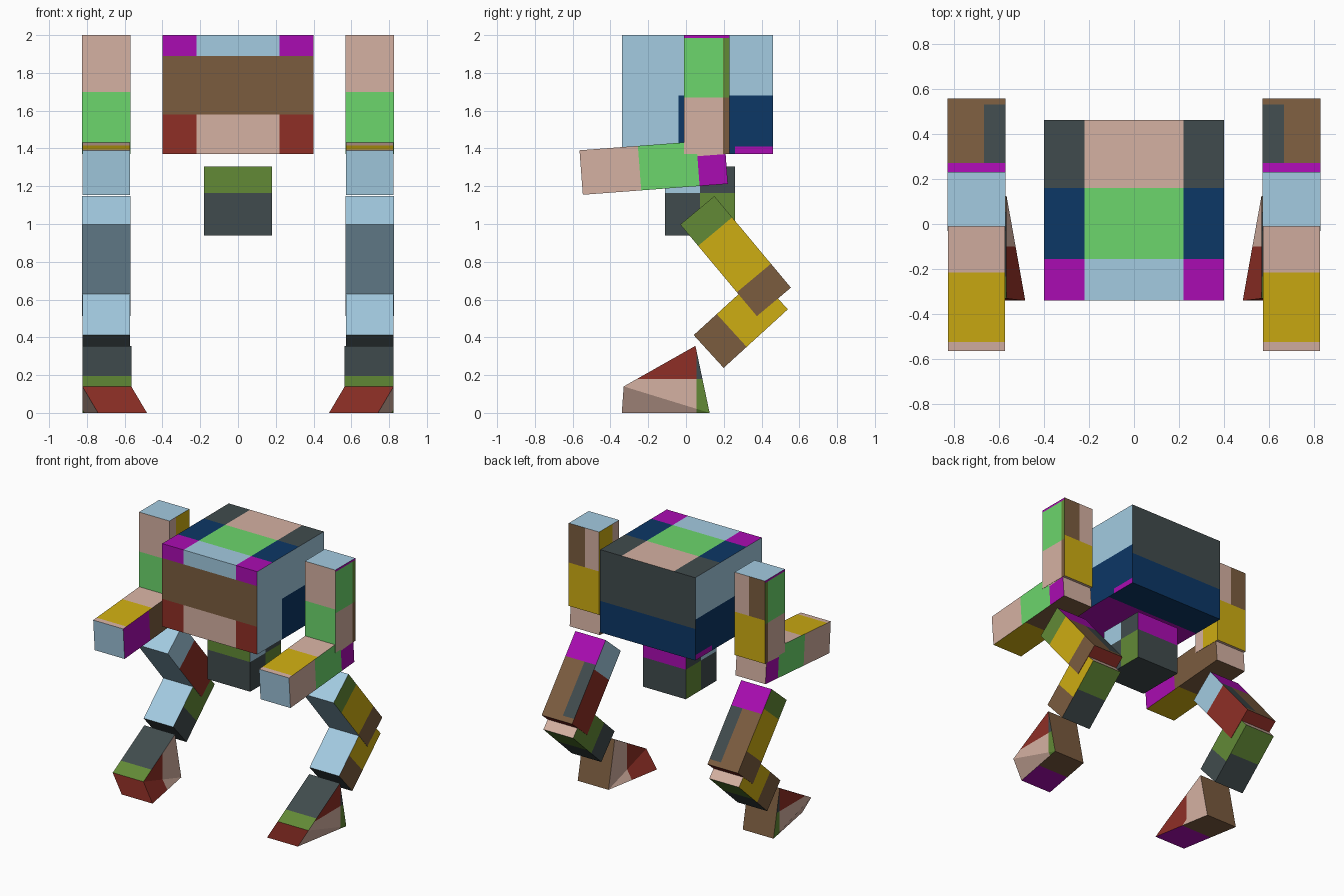
import bpy, bmesh
from mathutils import Vector

if "Cube" in bpy.data.objects:
    bpy.data.objects.remove(bpy.data.objects["Cube"])

# Palette, given as sRGB bytes and converted to linear
PALETTE = {
    "pink": (213, 177, 162), "green": (108, 214, 108), "magenta": (170, 12, 178),
    "navy": (12, 55, 102), "light_blue": (163, 203, 225), "brown": (123, 92, 63),
    "red": (143, 47, 38), "slate": (64, 75, 77), "mustard": (206, 173, 18),
    "olive": (98, 138, 54),
}
NAMES = list(PALETTE)


def linear(v):
    v /= 255
    return v / 12.92 if v <= 0.04045 else ((v + 0.055) / 1.055) ** 2.4


for key, rgb in PALETTE.items():
    bpy.data.materials.new(key).diffuse_color = (*map(linear, rgb), 1)


def side_of(n):
    """Name the side a normal points to: x, s (length) or t (height), with sign."""
    i = max(range(3), key=lambda k: abs(n[k]))
    return "xst"[i] + ("+" if n[i] > 0 else "-")


def part(name, x0, x1, profile, cuts, rule, origin=(0, 0), along=(1, 0),
         mirror=False, deform=None):
    """Extrude an (s, t) profile across x, cut colour borders, paint, then place it."""
    bm = bmesh.new()
    base = bm.faces.new([bm.verts.new((x0, s, t)) for s, t in profile])
    new = bmesh.ops.extrude_face_region(bm, geom=[base])["geom"]
    bmesh.ops.translate(bm, vec=(x1 - x0, 0, 0),
                        verts=[v for v in new if isinstance(v, bmesh.types.BMVert)])
    bmesh.ops.recalc_face_normals(bm, faces=bm.faces[:])
    for axis, values in cuts.items():
        no = Vector([float(axis == a) for a in "xst"])
        for v in values:
            bmesh.ops.bisect_plane(bm, geom=bm.verts[:] + bm.edges[:] + bm.faces[:],
                                   plane_co=no * v, plane_no=no, dist=1e-5)
    bm.normal_update()
    for f in bm.faces:
        c = f.calc_center_median()
        f.material_index = NAMES.index(rule(side_of(f.normal), c.x, c.y, c.z))
    if deform:
        deform(bm)
    # Rotate the length axis in the side plane and move into place
    d = Vector(along).normalized()
    for v in bm.verts:
        x, s, t = v.co
        v.co = (x, origin[0] + d.x * s - d.y * t, origin[1] + d.y * s + d.x * t)
    bmesh.ops.recalc_face_normals(bm, faces=bm.faces[:])
    me = bpy.data.meshes.new(name)
    bm.to_mesh(me)
    bm.free()
    for key in NAMES:
        me.materials.append(bpy.data.materials[key])
    ob = bpy.data.objects.new(name, me)
    bpy.context.collection.objects.link(ob)
    if mirror:
        ob.modifiers.new("mirror", "MIRROR").use_mirror_merge = False
    return ob


def rect(s0, s1, t0, t1):
    return [(s0, t0), (s1, t0), (s1, t1), (s0, t1)]


# Body
def body_paint(side, x, y, z):
    mid = abs(x) < 0.22
    if side == "t+":
        if y > 0.16:
            return "pink" if mid else "slate"
        if y > -0.155:
            return "green" if mid else "navy"
        return "light_blue" if mid else "magenta"
    if side == "s-":
        if z > 1.89:
            return "light_blue" if mid else "magenta"
        return "brown" if z > 1.58 else ("pink" if mid else "red")
    if side == "s+":
        return "slate" if z > 1.61 else "navy"
    if side == "t-":
        return "navy" if y > 0.2 else "magenta"
    if y > 0.26 and z < 1.41:
        return "magenta"
    return "navy" if y > -0.04 and z < 1.68 else "light_blue"


part("body", -0.4, 0.4, rect(-0.34, 0.46, 1.37, 2.0),
     {"x": [-0.22, 0.22], "s": [-0.155, -0.04, 0.16, 0.2, 0.26],
      "t": [1.41, 1.58, 1.61, 1.68, 1.89]}, body_paint)


# Pelvis
def pelvis_paint(side, x, y, z):
    high = z > 1.165
    if side == "s-":
        return "olive" if high else "slate"
    if side == "s+":
        return "magenta" if high else "slate"
    if side[0] == "x":
        if y < 0.075:
            return "light_blue" if high else "slate"
        return "slate" if high else "olive"
    return "olive" if side == "t+" else "slate"


part("pelvis", -0.18, 0.18, rect(-0.11, 0.26, 0.94, 1.305),
     {"s": [0.075], "t": [1.165]}, pelvis_paint)


# Upper arms
def upper_arm_paint(side, x, y, z):
    if side == "t+":
        return "light_blue"
    if side == "s-":
        return "pink" if z > 1.70 else "green"
    if side == "s+":
        return "mustard" if z < 1.70 else ("brown" if x > 0.69 else "pink")
    if side == "x-":
        return "pink" if y < 0.07 else "mustard"
    if side == "x+":
        if z > 1.985:
            return "magenta"
        if y > 0.195:
            return "olive" if z > 1.67 else "brown"
        return "green" if z > 1.67 else "pink"
    return "pink"


part("upper_arm", 0.57, 0.826, rect(-0.01, 0.23, 1.37, 2.0),
     {"x": [0.69], "s": [0.07, 0.195], "t": [1.67, 1.70, 1.985]},
     upper_arm_paint, mirror=True)


# Forearms, length measured from the front end
def forearm_paint(side, x, s, t):
    if side == "s-":
        return "light_blue"
    if side == "s+":
        return "pink" if t < 0.04 else "light_blue"
    if side == "t+":
        return "mustard" if 0.04 < s < 0.35 else "pink"
    if side == "t-":
        return "mustard" if s < 0.35 else "brown"
    if side == "x-":
        return "magenta" if s < 0.31 else "brown"
    if s < 0.31:
        return "pink"
    return "green" if s < 0.62 else ("magenta" if t < 0.04 else "pink")


part("forearm", 0.572, 0.824, rect(0, 0.77, -0.118, 0.118),
     {"s": [0.04, 0.31, 0.35, 0.62], "t": [0.04]}, forearm_paint,
     origin=(-0.555, 1.2725), along=(0.997, 0.075), mirror=True)


# Thighs, length measured from the hip end
def thigh_paint(side, x, s, t):
    if side in ("s-", "t-"):
        return "light_blue"
    if side == "s+":
        return "red"
    if side == "t+":
        if s < 0.187:
            return "magenta"
        return "slate" if x < 0.665 and s < 0.593 else "brown"
    if side == "x-":
        return "light_blue" if s < 0.22 else "red"
    return "olive" if s < 0.147 else ("mustard" if s < 0.467 else "brown")


part("thigh", 0.57, 0.826, rect(0, 0.632, -0.1175, 0.1175),
     {"x": [0.665], "s": [0.147, 0.187, 0.22, 0.467, 0.593]}, thigh_paint,
     origin=(0.06, 1.0725), along=(0.641, -0.767), mirror=True)


# Shins, length measured from the ankle end
def shin_paint(side, x, s, t):
    if side == "t+":
        return "light_blue"
    if side == "s-":
        return "slate"
    if side == "s+":
        return "pink"
    if side == "t-":
        return "slate" if s < 0.23 else "olive"
    if side == "x-":
        return "slate" if s < 0.165 else "olive"
    return "brown" if s < 0.165 else "mustard"


part("shin", 0.573, 0.823, rect(0, 0.46, -0.1175, 0.1175),
     {"s": [0.165, 0.23]}, shin_paint,
     origin=(0.12, 0.325), along=(0.739, 0.674), mirror=True)


# Feet, with the toe sole swept inward
def foot_paint(side, x, y, z):
    if side == "s-":
        return "red"
    if side == "s+":
        return "brown"
    if side == "t+":
        return "slate" if z > 0.195 else "olive"
    if side == "t-":
        return "magenta" if y < -0.1 else "brown"
    if side == "x-":
        return "pink" if y > -0.1 else "red"
    if y > 0.055:
        return "olive" if z < 0.18 else "slate"
    return "pink" if z < 0.18 else "red"


def sweep_toe(bm):
    slope = 0.14 / 0.455
    bmesh.ops.bisect_plane(bm, geom=bm.verts[:] + bm.edges[:] + bm.faces[:],
                           plane_co=(0, 0.125, 0), plane_no=(0, slope, 1), dist=1e-5)
    for v in bm.verts:
        v.co.x -= max(0, slope * (0.125 - v.co.y) - v.co.z) / 0.143 * 0.083


part("foot", 0.565, 0.824, [(-0.34, 0), (0.125, 0), (0.05, 0.355), (-0.33, 0.14)],
     {"s": [-0.1, 0.055], "t": [0.18, 0.195]}, foot_paint,
     mirror=True, deform=sweep_toe)

for m in bpy.data.materials:
    if m.users and not m.is_grease_pencil:
        m.use_nodes = True
        m.node_tree.nodes["Principled BSDF"].inputs["Base Color"].default_value = m.diffuse_color
